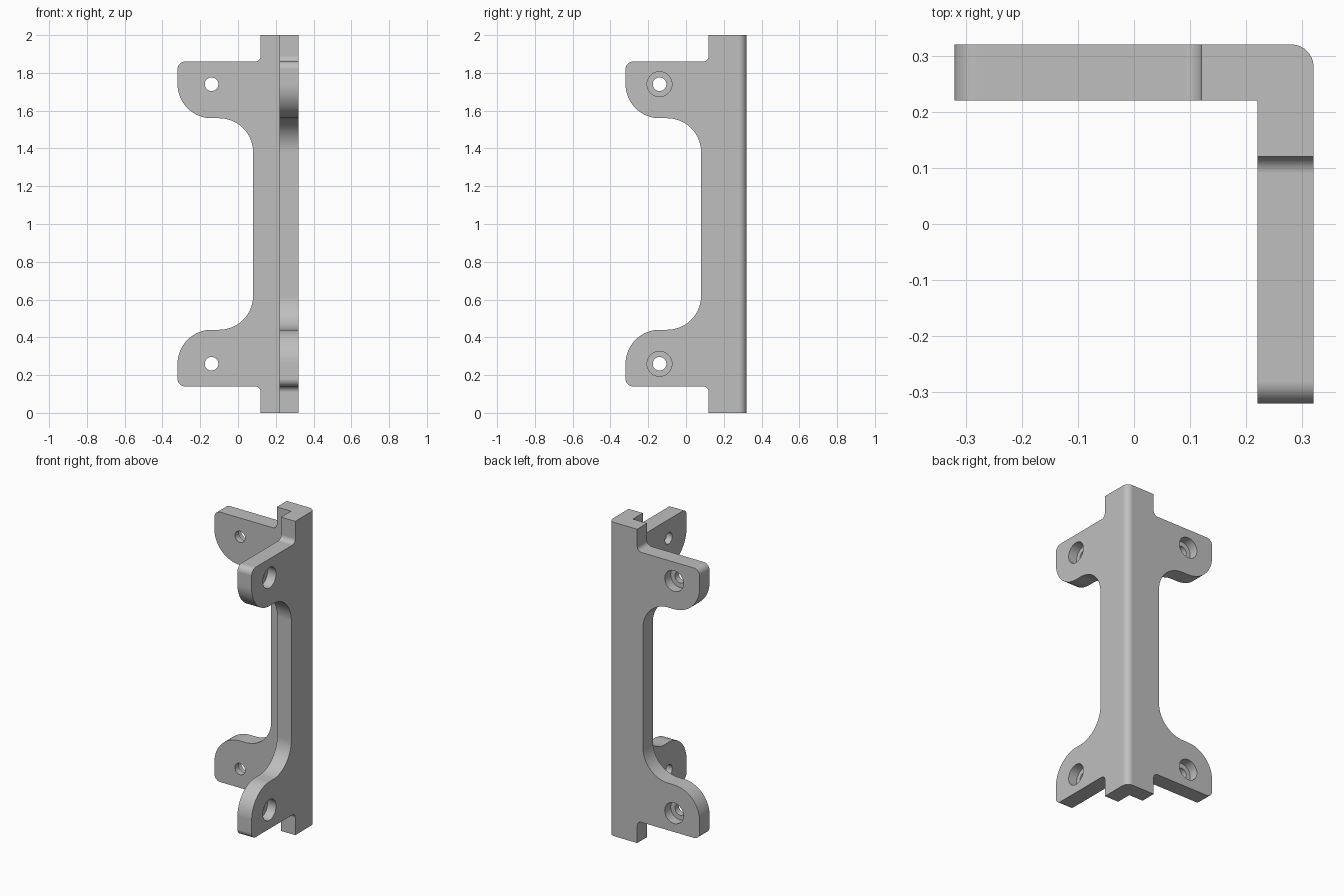
import bpy, bmesh
from math import cos, sin, radians, pi
from mathutils import Vector, Matrix

cube = bpy.data.objects.get("Cube")
if cube:
    bpy.data.objects.remove(cube, do_unlink=True)

OUT, INN, H = 0.32, 0.22, 2.0       # outer face, inner face, height
HOLE_U, HOLE_Z = -0.14, 0.26        # screw hole centre on each tab


def arc(cu, cv, r, a0, a1, n=16):
    angles = [radians(a0 + (a1 - a0) * i / n) for i in range(n + 1)]
    return [(cu + r * cos(a), cv + r * sin(a)) for a in angles]


def prism(bm, points, offset):
    face = bm.faces.new([bm.verts.new(p) for p in points])
    ext = bmesh.ops.extrude_face_region(bm, geom=[face], use_keep_orig=True)
    moved = [v for v in ext["geom"] if isinstance(v, bmesh.types.BMVert)]
    bmesh.ops.translate(bm, verts=moved, vec=offset)


def make_object(name, bm):
    bmesh.ops.recalc_face_normals(bm, faces=bm.faces)
    mesh = bpy.data.meshes.new(name)
    bm.to_mesh(mesh)
    bm.free()
    obj = bpy.data.objects.new(name, mesh)
    bpy.context.collection.objects.link(obj)
    return obj


# Wing outline: lower half, then mirrored about mid height
half = [(INN, 0), (0.12, 0)]
half += arc(0.09, 0.11, 0.03, 0, 90, 8)
half += arc(-0.28, 0.18, 0.04, 270, 180, 8)
half += arc(HOLE_U, HOLE_Z, 0.18, 180, 90)
half += arc(-0.10, 0.62, 0.18, 270, 360)
outline = half + [(u, H - z) for u, z in reversed(half)]

# Back wing and right wing, joined by a corner post with a rounded outer edge
bm = bmesh.new()
prism(bm, [Vector((u, INN, z)) for u, z in outline], (0, OUT - INN, 0))
prism(bm, [Vector((INN, u, z)) for u, z in outline], (OUT - INN, 0, 0))
post = [(INN, INN), (OUT, INN)] + arc(0.28, 0.28, 0.04, 0, 90, 10) + [(INN, OUT)]
prism(bm, [Vector((x, y, 0)) for x, y in post], (0, 0, H))

# Open the touching faces and weld the three parts into one solid
inner = [f for f in bm.faces
         if any(all(abs(v.co[k] - INN) < 1e-5 and v.co[1 - k] > INN - 1e-5
                    for v in f.verts) for k in (0, 1))]
bmesh.ops.delete(bm, geom=inner, context='FACES')
bmesh.ops.remove_doubles(bm, verts=bm.verts, dist=1e-5)
bracket = make_object("corner_bracket", bm)

# Through holes and wider counterbores from the outer faces
for name, radius, start, end in (("screw_hole", 0.036, 0.15, 0.4),
                                 ("counterbore", 0.066, 0.26, 0.4)):
    bm = bmesh.new()
    mid = (start + end) / 2
    for z in (HOLE_Z, H - HOLE_Z):
        for place, turn in (((HOLE_U, mid, z), Matrix.Rotation(pi / 2, 4, 'X')),
                            ((mid, HOLE_U, z), Matrix.Rotation(pi / 2, 4, 'Y'))):
            bmesh.ops.create_cone(bm, cap_ends=True, segments=40, radius1=radius,
                                  radius2=radius, depth=end - start,
                                  matrix=Matrix.Translation(place) @ turn)
    cutter = make_object(name + "_cutter", bm)
    cutter.hide_render = True
    cut = bracket.modifiers.new(name, 'BOOLEAN')
    cut.operation, cut.solver, cut.object = 'DIFFERENCE', 'EXACT', cutter
    bpy.context.view_layer.objects.active = bracket
    bpy.ops.object.modifier_apply(modifier=name)
    bpy.data.objects.remove(cutter, do_unlink=True)

# Plain grey finish
grey = bpy.data.materials.new("grey")
grey.use_nodes = True
colour = (0.52, 0.52, 0.52, 1)
grey.diffuse_color = colour
grey.node_tree.nodes["Principled BSDF"].inputs["Base Color"].default_value = colour
bracket.data.materials.clear()
bracket.data.materials.append(grey)

# Smooth fillets, crisp edges, flat large faces
bpy.ops.object.select_all(action='DESELECT')
bracket.select_set(True)
bpy.context.view_layer.objects.active = bracket
bpy.ops.object.shade_smooth_by_angle(angle=radians(30))
weighted = bracket.modifiers.new("weighted_normals", 'WEIGHTED_NORMAL')
weighted.keep_sharp = True
